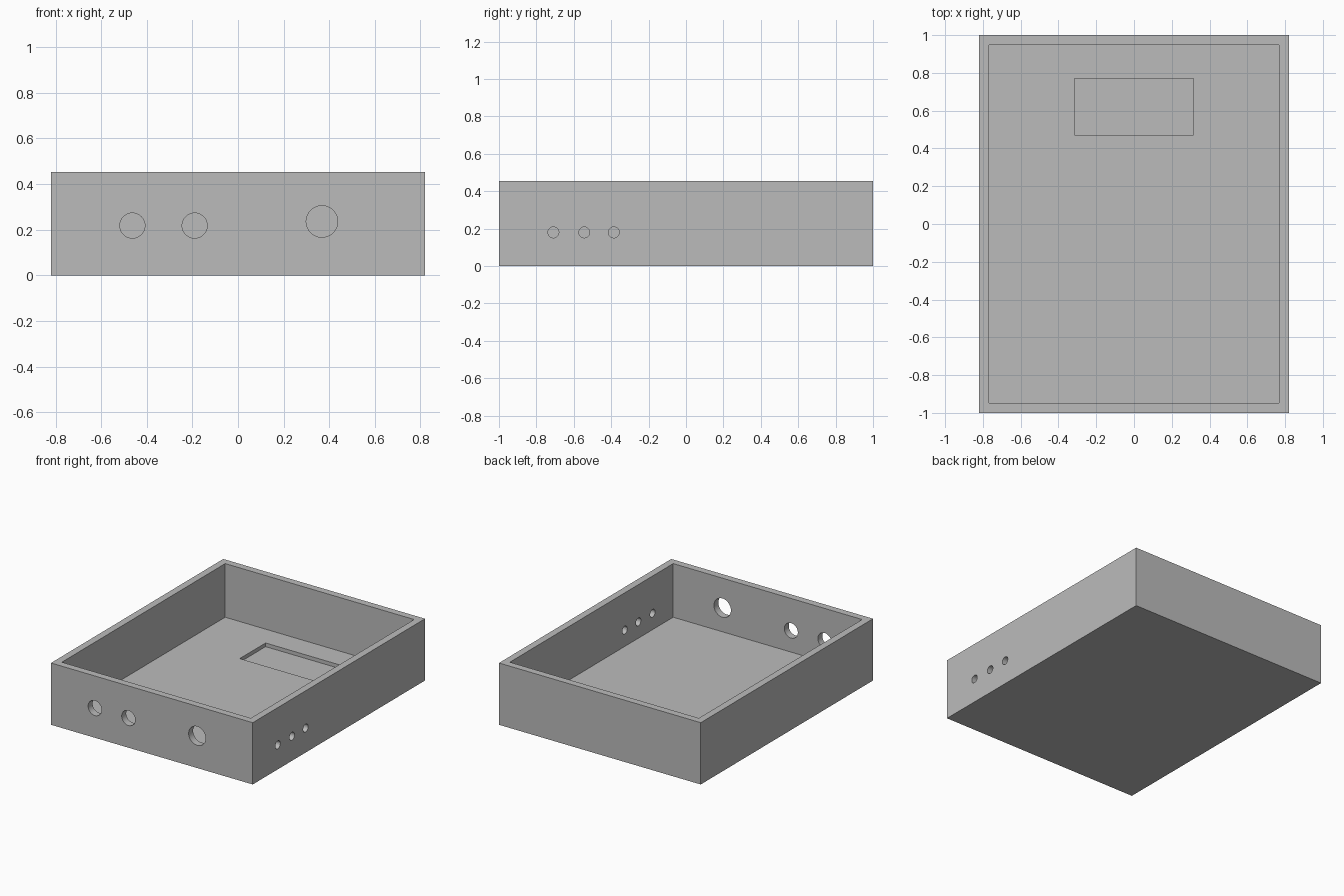
import bpy
import math
from mathutils import Vector

cube = bpy.data.objects.get("Cube")
if cube:
    bpy.data.objects.remove(cube, do_unlink=True)

W, D, H = 1.64, 2.0, 0.454   # outer size
WALL, FLOOR = 0.052, 0.06    # wall and floor thickness

grey = bpy.data.materials.new("plain_grey")
grey.use_nodes = True
COLOUR = (0.5, 0.5, 0.5, 1)
grey.diffuse_color = COLOUR
grey.node_tree.nodes["Principled BSDF"].inputs["Base Color"].default_value = COLOUR


def box(name, low, high):
    low, high = Vector(low), Vector(high)
    bpy.ops.mesh.primitive_cube_add(size=1, location=(low + high) / 2)
    ob = bpy.context.object
    ob.name = name
    ob.scale = high - low
    bpy.ops.object.transform_apply(location=True, rotation=False, scale=True)
    ob.data.materials.append(grey)
    return ob


def drill(name, radius, location, rotation):
    bpy.ops.mesh.primitive_cylinder_add(vertices=64, radius=radius, depth=0.2,
                                        location=location, rotation=rotation)
    ob = bpy.context.object
    ob.name = name
    ob.data.materials.append(grey)
    return ob


# Solid block that becomes the open tray
tray = box("tray", (-W / 2, -D / 2, 0), (W / 2, D / 2, H))

# Main cavity and the shallow pocket in the floor
cutters = [
    box("cavity_cutter", (-W / 2 + WALL, -D / 2 + WALL, FLOOR),
        (W / 2 - WALL, D / 2 - WALL, H + 0.2)),
    box("pocket_cutter", (-0.315, 0.47, 0.033), (0.315, 0.77, 0.2)),
]

# Round openings through the front wall
for x, z, r in ((-0.463, 0.218, 0.055), (-0.19, 0.218, 0.055), (0.368, 0.236, 0.069)):
    cutters.append(drill("front_hole_cutter", r, (x, -D / 2, z), (math.pi / 2, 0, 0)))

# Small openings through the side wall
for y in (-0.709, -0.544, -0.386):
    cutters.append(drill("side_hole_cutter", 0.029, (W / 2, y, 0.18), (0, math.pi / 2, 0)))

# Cut everything out of the block
bpy.ops.object.select_all(action='DESELECT')
tray.select_set(True)
bpy.context.view_layer.objects.active = tray
for cutter in cutters:
    cut = tray.modifiers.new(cutter.name, 'BOOLEAN')
    cut.operation = 'DIFFERENCE'
    cut.solver = 'EXACT'
    cut.object = cutter
    bpy.ops.object.modifier_apply(modifier=cut.name)
    bpy.data.objects.remove(cutter, do_unlink=True)

# Smooth hole walls, sharp edges
bpy.ops.object.shade_smooth_by_angle(angle=math.radians(30))
